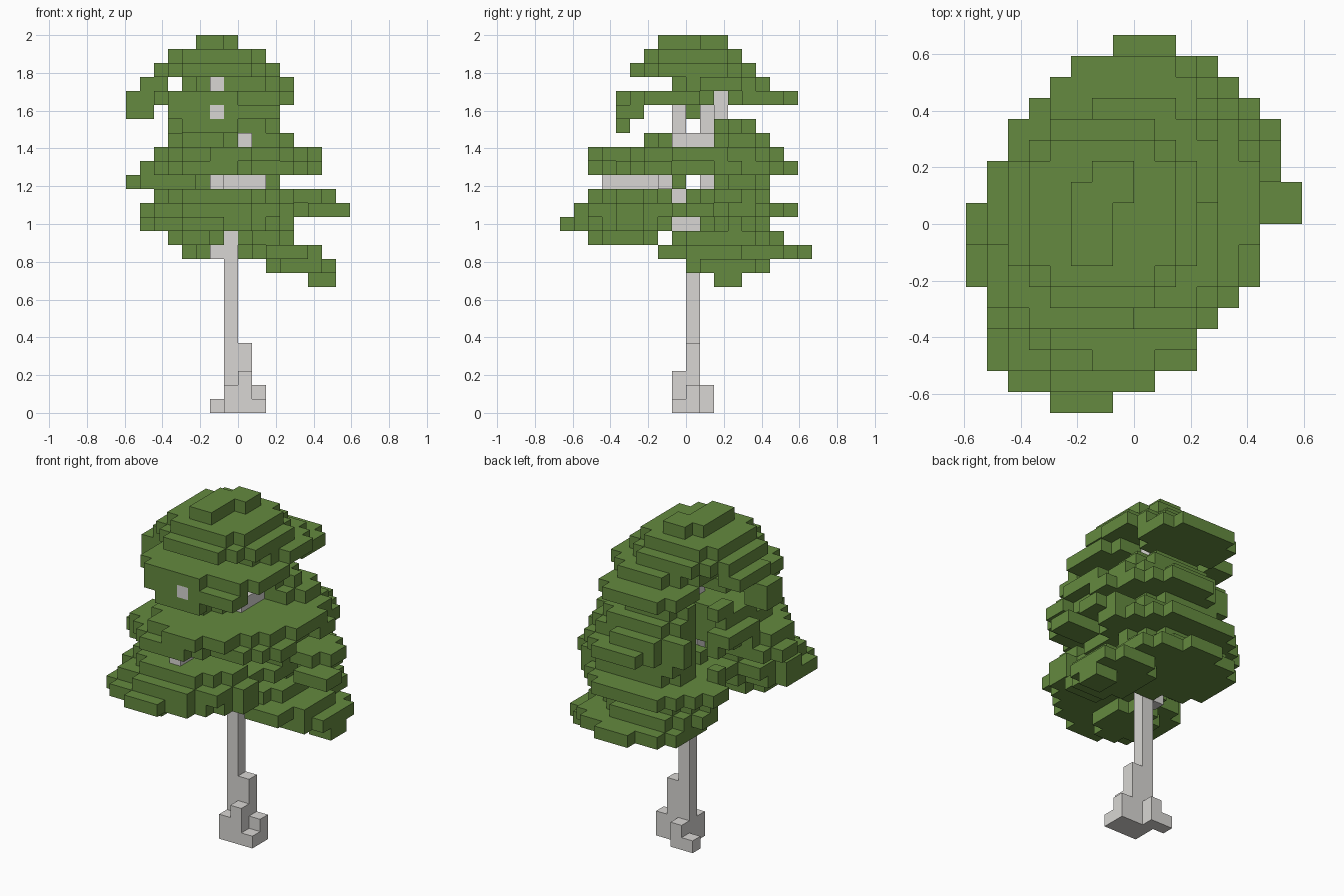
import bpy
import bmesh
from mathutils import Vector

cube = bpy.data.objects.get("Cube")
if cube:
    bpy.data.objects.remove(cube)

LAYERS = 27
UNIT = 2 / LAYERS
DIRECTIONS = [Vector(d) for d in ((1, 0, 0), (-1, 0, 0), (0, 1, 0), (0, -1, 0), (0, 0, 1), (0, 0, -1))]


def make_material(name, color):
    material = bpy.data.materials.new(name)
    material.use_nodes = True
    material.diffuse_color = (*color, 1)
    shader = material.node_tree.nodes["Principled BSDF"]
    shader.inputs["Base Color"].default_value = (*color, 1)
    return material


def box(x0, x1, y0, y1, z0, z1):
    """Grid cells filling a box."""
    return {(x, y, z) for x in range(x0, x1) for y in range(y0, y1) for z in range(z0, z1)}


def clump(power, z, x0, x1, y0, y1):
    """Grid cells of one rounded, one-layer leaf clump; a higher power is boxier."""
    cx, cy = (x0 + x1) / 2, (y0 + y1) / 2
    rx, ry = (x1 - x0) / 2, (y1 - y0) / 2
    return {(x, y, z) for x, y, z in box(x0, x1, y0, y1, z, z + 1)
            if abs((x + 0.5 - cx) / rx) ** power + abs((y + 0.5 - cy) / ry) ** power <= 1}


def crown(clumps, power):
    return set().union(*(clump(power, *c) for c in clumps))


def build_blocks(name, cells, blocked, material):
    """Outer skin of a set of grid cells, with flat areas merged."""
    bm = bmesh.new()
    corners = {}

    def corner(point):
        key = tuple(round(c) for c in point)
        if key not in corners:
            corners[key] = bm.verts.new(Vector(key) * UNIT)
        return corners[key]

    for cell in sorted(cells):
        middle = Vector(cell) + Vector((0.5, 0.5, 0.5))
        for normal in DIRECTIONS:
            neighbour = tuple(int(c) for c in Vector(cell) + normal)
            if neighbour in cells or neighbour in blocked:
                continue
            side = Vector((normal.y, normal.z, normal.x))
            up = normal.cross(side)
            center = middle + normal / 2
            bm.faces.new([corner(center + (side * a + up * b) / 2)
                          for a, b in ((-1, -1), (1, -1), (1, 1), (-1, 1))])
    bmesh.ops.dissolve_limit(bm, angle_limit=0.01, verts=bm.verts[:], edges=bm.edges[:])
    bmesh.ops.triangulate(bm, faces=[f for f in bm.faces if len(f.verts) > 4])
    mesh = bpy.data.meshes.new(name)
    bm.to_mesh(mesh)
    bm.free()
    mesh.materials.append(material)
    obj = bpy.data.objects.new(name, mesh)
    bpy.context.collection.objects.link(obj)
    return obj


# Trunk with stepped roots
trunk = box(-1, 0, 0, 1, 0, 14)
trunk |= box(0, 1, 0, 1, 0, 5) | box(0, 1, -1, 0, 0, 3)
trunk |= box(-1, 0, -1, 0, 0, 2) | box(-1, 0, 1, 2, 0, 2) | box(1, 2, 0, 1, 0, 2)
trunk |= box(1, 2, -1, 0, 0, 1) | box(-2, -1, 1, 2, 0, 1)

# Branches winding up through the crown
trunk |= box(-2, -1, 0, 1, 11, 12) | box(-1, 0, -1, 0, 13, 17)
trunk |= box(-2, -1, -6, -1, 16, 17) | box(-2, 2, -2, -1, 16, 17)
trunk |= box(-1, 0, 1, 2, 16, 22) | box(-1, 0, -1, 0, 17, 22)
trunk |= box(-1, 1, -1, 2, 19, 20) | box(-2, -1, 2, 3, 21, 24)
trunk |= box(0, 1, 2, 3, 21, 23) | box(-2, -1, -5, -3, 21, 22) | box(-2, -1, -1, 3, 23, 24)

# Leaf clumps: layer, then x and y extents
lower_clumps = [
    (10, 2, 7, 0, 6),
    (11, -4, 5, 1, 9), (11, 1, 6, -2, 6),
    (12, -5, 4, 1, 7), (12, 0, 4, -1, 4), (12, -5, -1, -7, -2),
    (13, -7, 2, -9, -1), (13, -2, 4, -7, -1), (13, -5, 4, 1, 6),
    (14, -7, 4, -8, 0), (14, -6, 6, 0, 8), (14, -4, 4, -3, 3),
    (15, -6, 3, -7, -1), (15, -5, 7, 0, 6),
]
middle_clumps = [
    (16, -8, -2, -4, 0), (16, -4, 3, 2, 6),
    (17, -7, 3, -7, 2), (17, -5, 6, -1, 7), (17, -2, 6, -5, 1), (17, -3, 5, 1, 8),
    (18, -6, 6, -5, 7), (18, -5, 4, -7, 2),
    (19, -5, 0, -3, 3), (19, -3, 4, 2, 6),
    (20, -3, 3, 2, 5),
]
upper_clumps = [
    (22, -6, 1, -5, 2), (22, -2, 4, -4, 2), (22, -4, 3, 3, 8),
    (23, -4, 4, -1, 6),
    (24, -6, 3, -4, 5),
    (25, -5, 2, -3, 4),
]

lower = crown(lower_clumps, 1.8) | box(5, 7, 2, 4, 9, 11) | box(5, 8, 0, 2, 14, 15)
middle = crown(middle_clumps, 1.8) | box(2, 3, -1, 0, 16, 17)
middle |= box(-4, 0, -5, -4, 20, 21) | box(-5, -2, 1, 3, 20, 21)
upper = crown(upper_clumps, 2.3) | box(-7, -5, -1, 3, 23, 24)
# Drooping tips under the upper crown
upper |= box(-8, -5, -1, 1, 22, 23) | box(-8, -6, -1, 1, 21, 22)
upper |= box(-5, -2, -5, -3, 21, 22) | box(-1, 3, -5, -3, 21, 22)
# Stepped top
upper |= box(-3, -1, -2, 2, 26, 27) | box(-2, 0, 1, 3, 26, 27)


def in_gap(cell):
    """Slanting opening in the leaves that shows the branches."""
    x, y, z = cell
    return 15 <= z <= 20 and y > 0 and 0.6 < -1.6 * (x + 1) - y < 4


lower = {c for c in lower if not in_gap(c)}
middle = {c for c in middle if not in_gap(c)}

bark = make_material("pale_bark", (0.69, 0.675, 0.655))
leaf = make_material("leaf_green", (0.128, 0.254, 0.05))

leaves = (lower | middle | upper) - trunk
build_blocks("trunk_and_branches", trunk, leaves, bark)
for name, cells in (("lower_leaves", lower), ("middle_leaves", middle), ("upper_leaves", upper)):
    own = cells - trunk
    build_blocks(name, own, (leaves | trunk) - own, leaf)
